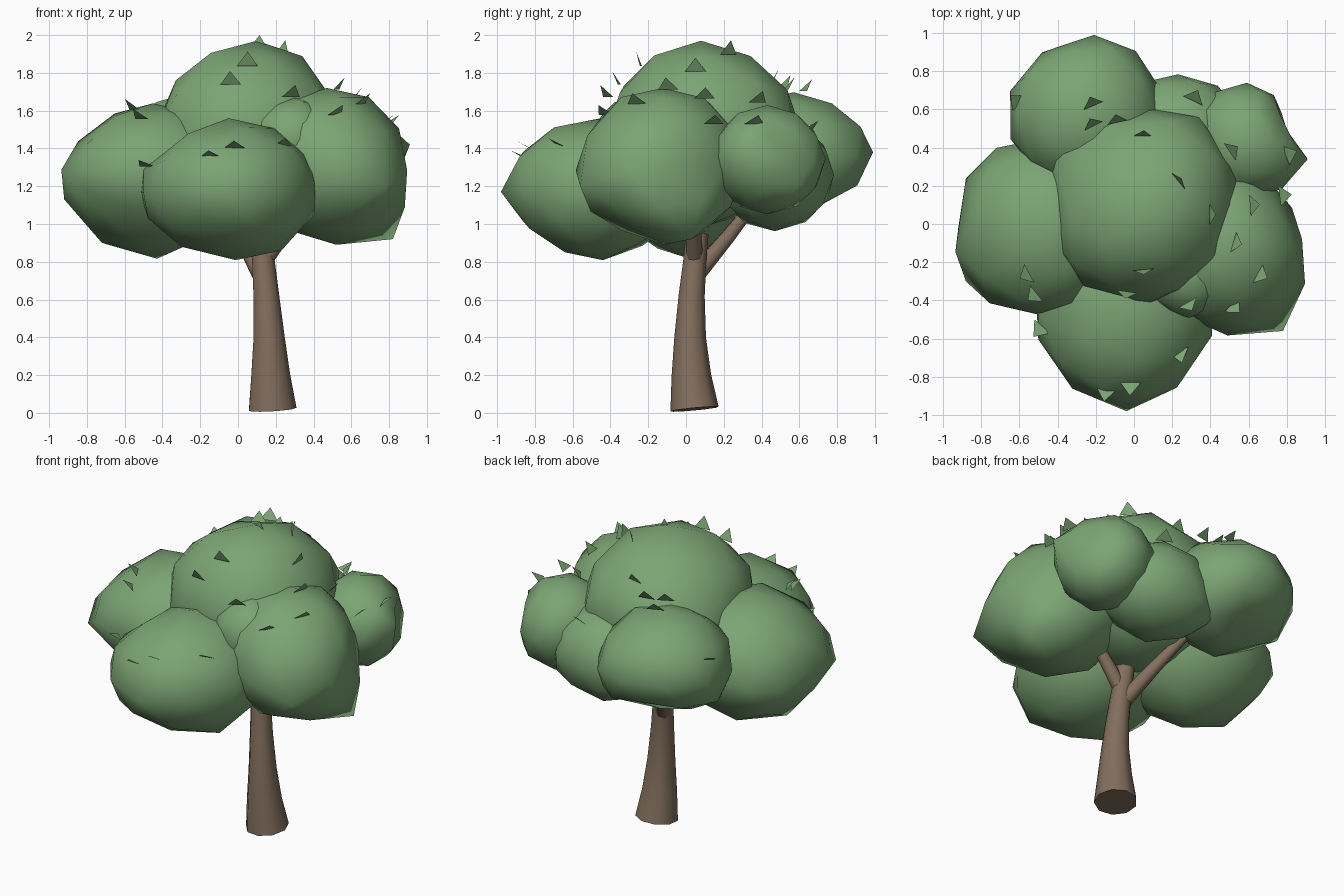
import bpy, bmesh, math, random
from mathutils import Vector

if "Cube" in bpy.data.objects:
    bpy.data.objects.remove(bpy.data.objects["Cube"])

random.seed(4)


def material(name, rgb):
    m = bpy.data.materials.new(name)
    m.diffuse_color = (*rgb, 1)
    m.use_nodes = True
    m.node_tree.nodes["Principled BSDF"].inputs["Base Color"].default_value = m.diffuse_color
    return m


GREEN = material("leaf green", (0.20, 0.375, 0.175))
BROWN = material("bark brown", (0.225, 0.158, 0.11))


def finish(bm, name, mat, smooth=True):
    mesh = bpy.data.meshes.new(name)
    for f in bm.faces:
        f.smooth = smooth
    bm.to_mesh(mesh)
    bm.free()
    mesh.materials.append(mat)
    ob = bpy.data.objects.new(name, mesh)
    bpy.context.collection.objects.link(ob)
    return ob


def blob(name, centre, radii, pulls=(), drag=0.3):
    """Lumpy low-poly leaf mass; each pull snaps the nearest vertex to a point
    and drags its neighbours part of the way."""
    bm = bmesh.new()
    bmesh.ops.create_icosphere(bm, subdivisions=2, radius=1.02)
    c = Vector(centre)
    for v in bm.verts:
        k = random.uniform(0.98, 1.02)
        v.co = c + Vector([v.co[i] * radii[i] * k for i in range(3)])
    free = list(bm.verts)
    for p in pulls:
        p = Vector(p)
        v = min(free, key=lambda q: (q.co - p).length)
        move = p - v.co
        v.co = p
        free.remove(v)
        for e in v.link_edges:
            o = e.other_vert(v)
            if o in free:
                o.co += move * drag
    return finish(bm, name, GREEN)


def tube(name, path, sides):
    """Tapered tube through (x, y, z, radius) points, capped at both ends."""
    bm = bmesh.new()
    pts = [Vector(p[:3]) for p in path]
    rings = []
    for i, p in enumerate(pts):
        t = (pts[min(i + 1, len(pts) - 1)] - pts[max(i - 1, 0)]).normalized()
        u = Vector((0, 1, 0)).cross(t).normalized()
        w = t.cross(u)
        r = path[i][3]
        rings.append([bm.verts.new(p + r * (u * math.cos(a) + w * math.sin(a)))
                      for a in (2 * math.pi * k / sides for k in range(sides))])
    for a, b in zip(rings, rings[1:]):
        for k in range(sides):
            n = (k + 1) % sides
            bm.faces.new((a[k], a[n], b[n], b[k]))
    bm.faces.new(rings[0][::-1])
    bm.faces.new(rings[-1])
    ob = finish(bm, name, BROWN)
    bpy.ops.object.select_all(action='DESELECT')
    bpy.context.view_layer.objects.active = ob
    ob.select_set(True)
    bpy.ops.object.shade_smooth_by_angle(angle=math.radians(60))


# trunk and its two branches
tube("trunk", [(0.18, 0.045, 0.02, 0.13), (0.17, 0.028, 0.2, 0.106),
               (0.162, 0.022, 0.4, 0.085), (0.148, 0.03, 0.62, 0.07),
               (0.133, 0.046, 0.8, 0.062), (0.12, 0.06, 0.95, 0.06)], 9)
tube("long_branch", [(0.12, 0.06, 0.74, 0.05), (0.02, 0.22, 0.93, 0.04),
                     (-0.09, 0.37, 1.12, 0.03)], 8)
tube("short_branch", [(0.14, 0.045, 0.81, 0.045), (0.28, 0.04, 1.0, 0.038)], 8)

# leaf masses
blob("crown_top", (0.05, 0.09, 1.47), (0.52, 0.50, 0.48),
     [(0.1, 0.08, 1.97), (-0.33, 0.0, 1.76), (0.5, 0.1, 1.66),
      (0.34, 0.56, 1.55), (-0.42, 0.40, 1.55)])
blob("crown_top_bulge", (0.29, -0.26, 1.45), (0.23, 0.23, 0.22))
blob("crown_front", (-0.05, -0.45, 1.2), (0.46, 0.49, 0.36),
     [(-0.04, -0.98, 1.17), (-0.5, -0.46, 1.29), (0.41, -0.4, 1.06),
      (-0.30, -0.55, 0.88), (0.23, -0.52, 0.86), (-0.04, -0.64, 0.85)])
blob("crown_left", (-0.45, -0.02, 1.25), (0.46, 0.46, 0.38),
     [(-0.92, -0.02, 1.13), (-0.88, 0.24, 1.2), (-0.88, -0.3, 1.2),
      (-0.72, -0.02, 0.9), (-0.5, -0.15, 0.87)])
blob("crown_right", (0.47, -0.12, 1.32), (0.41, 0.43, 0.4),
     [(0.78, -0.56, 1.2), (0.82, 0.03, 0.92), (0.88, -0.08, 1.32)])
blob("crown_back_right", (0.59, 0.43, 1.34), (0.29, 0.3, 0.28),
     [(0.91, 0.34, 1.42), (0.78, 0.52, 1.32), (0.42, 0.69, 1.36)])
blob("crown_back", (0.23, 0.47, 1.26), (0.35, 0.31, 0.29),
     [(-0.08, 0.66, 1.1)])
blob("crown_back_left", (-0.25, 0.57, 1.35), (0.41, 0.40, 0.335),
     [(-0.21, 0.99, 1.38), (-0.21, 0.77, 1.15)])

# single leaves: flat triangles standing out from the crown
LEAVES = [
    (-0.57, -0.27, 1.63), (-0.53, -0.38, 1.58), (0.05, -0.25, 1.87),
    (-0.04, -0.37, 1.77), (0.29, -0.43, 1.70), (0.53, -0.44, 1.60),
    (0.67, -0.27, 1.66), (-0.15, -0.89, 1.37), (-0.02, -0.86, 1.42),
    (0.24, -0.69, 1.43), (-0.50, -0.56, 1.32), (0.54, -0.10, 1.74),
    (0.79, 0.15, 1.55), (0.63, 0.10, 1.69), (0.82, 0.37, 1.55),
    (0.52, 0.39, 1.67), (0.41, 0.05, 1.84), (0.24, 0.23, 1.93),
    (0.11, 0.06, 1.955), (-0.22, 0.64, 1.73), (-0.22, 0.53, 1.75),
    (-0.09, 0.55, 1.74), (-0.62, 0.65, 1.50), (0.32, 0.67, 1.52),
    (0.05, 0.47, 1.78)]
bm = bmesh.new()
for p in LEAVES:
    p = Vector(p)
    n = (p - Vector((0.02, 0.05, 1.2))).normalized()
    n = (n + Vector((0, 0, 0.3))).normalized()
    side = n.cross(Vector((0, 0, 1)))
    side = side.normalized() if side.length > 0.15 else Vector((1, 0, 0))
    bm.faces.new([bm.verts.new(q) for q in (
        p - n * 0.035 - side * 0.055, p - n * 0.035 + side * 0.055, p + n * 0.045)])
finish(bm, "loose_leaves", GREEN, smooth=False)
